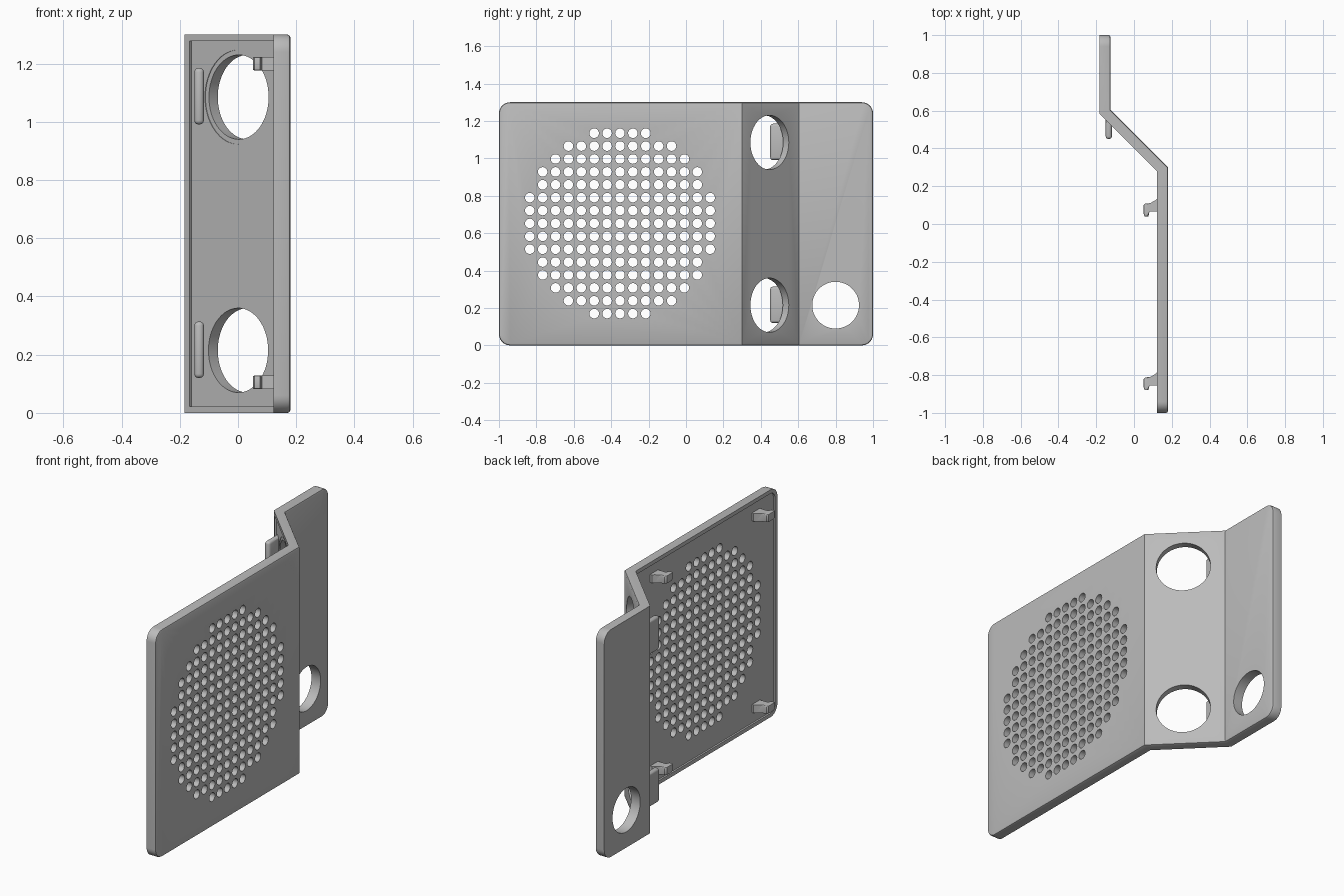
import bpy, bmesh, math
from mathutils import Matrix, Vector

cube = bpy.data.objects.get("Cube")
if cube:
    bpy.data.objects.remove(cube)

grey = bpy.data.materials.new("light_grey_plastic")
grey.use_nodes = True
colour = (0.5, 0.5, 0.5, 1)
grey.diffuse_color = colour
grey.node_tree.nodes["Principled BSDF"].inputs["Base Color"].default_value = colour

HEIGHT = 1.3


def finish(bm, name):
    bmesh.ops.recalc_face_normals(bm, faces=bm.faces)
    mesh = bpy.data.meshes.new(name)
    bm.to_mesh(mesh)
    bm.free()
    obj = bpy.data.objects.new(name, mesh)
    bpy.context.collection.objects.link(obj)
    mesh.materials.append(grey)
    return obj


def prism(profile, z0, z1):
    """Plan outline extruded upward."""
    bm = bmesh.new()
    base = bm.faces.new([bm.verts.new((x, y, z0)) for x, y in profile])
    top = bmesh.ops.extrude_face_region(bm, geom=[base])["geom"]
    bmesh.ops.translate(bm, vec=(0, 0, z1 - z0),
                        verts=[v for v in top if isinstance(v, bmesh.types.BMVert)])
    bmesh.ops.recalc_face_normals(bm, faces=bm.faces)
    return bm


def round_edges(bm, test, radius, segments):
    edges = [e for e in bm.edges if test(*[v.co for v in e.verts])]
    bmesh.ops.bevel(bm, geom=edges, offset=radius, segments=segments,
                    profile=0.5, affect='EDGES')


def drill(bm, centre, direction, radius, depth, segments):
    """Add a cylinder centred on a point along a direction."""
    turn = Vector(direction).to_track_quat('Z', 'Y').to_matrix().to_4x4()
    bmesh.ops.create_cone(bm, cap_ends=True, segments=segments, radius1=radius,
                          radius2=radius, depth=depth,
                          matrix=Matrix.Translation(centre) @ turn)


def cut(target, cutter):
    cutter.hide_render = True
    mod = target.modifiers.new("cut", 'BOOLEAN')
    mod.operation = 'DIFFERENCE'
    mod.solver = 'EXACT'
    mod.object = cutter
    bpy.context.view_layer.objects.active = target
    bpy.ops.object.modifier_apply(modifier="cut")
    bpy.data.objects.remove(cutter)


# Folded panel with rounded corners and a softened outer rim
outer = [(0.18, -1), (0.18, 0.30), (-0.125, 0.605), (-0.125, 1)]
inner = [(-0.183, 1), (-0.183, 0.585), (0.122, 0.28), (0.122, -1)]
bm = prism(outer + inner, 0, HEIGHT)
round_edges(bm, lambda a, b: abs(a.y - b.y) < 1e-4 and abs(a.z - b.z) < 1e-4
            and abs(a.y) > 0.99, 0.06, 8)


def outer_x(y):
    return max(-0.125, min(0.18, 0.48 - y))


def on_outer_rim(a, b):
    def side(p):
        return abs(p.x - outer_x(p.y)) < 0.002
    upright_fold = abs(a.z - b.z) > 1 and abs(a.y) < 0.9
    return side(a) and side(b) and not upright_fold


round_edges(bm, on_outer_rim, 0.01, 2)
panel = finish(bm, "folded_panel")

# Shallow recess inside the rim on the inner side
bm = prism([(0.132, -0.978), (0.132, 0.284), (-0.16, 0.576), (-0.18, 0.55),
            (0.09, 0.25), (0.09, -0.978)], 0.022, HEIGHT - 0.022)
round_edges(bm, lambda a, b: a.y < -0.97 and b.y < -0.97
            and abs(a.z - b.z) < 1e-4, 0.04, 6)
cut(panel, finish(bm, "recess_cutter"))

# Round grille of small holes
bm = bmesh.new()
for i in range(-7, 8):
    for j in range(-7, 8):
        if i * i + j * j <= 53:
            drill(bm, (0.15, -0.353 + 0.0689 * i, 0.652 + 0.0689 * j),
                  (1, 0, 0), 0.0255, 0.2, 20)
cut(panel, finish(bm, "grille_cutter"))

# Large openings in the slanted and rear sections
bm = bmesh.new()
slant = (1, 1, 0)
for z in (0.215, 1.085):
    drill(bm, (0.012, 0.426, z), slant, 0.145, 0.2, 64)
drill(bm, (-0.15, 0.8, 0.215), (1, 0, 0), 0.125, 0.2, 64)
cut(panel, finish(bm, "opening_cutter"))

# Counterbore with two small notches on the upper opening
bm = bmesh.new()
drill(bm, (-0.015, 0.399, 1.085), slant, 0.162, 0.05, 64)
cut(panel, finish(bm, "counterbore_cutter"))
bm = bmesh.new()
for z in (0.965, 1.205):
    place = Matrix.Translation((-0.067, 0.451, z)) @ Matrix.Rotation(math.pi / 4, 4, 'Z')
    bmesh.ops.create_cube(bm, size=1, matrix=place @ Matrix.Diagonal((0.05, 0.03, 0.035, 1)))
cut(panel, finish(bm, "notch_cutter"))
parts = [panel]

# Four clips on the inner face
for y, end in ((0, "rear"), (-0.92, "front")):
    for z, level in ((0.105, "lower"), (1.2, "upper")):
        hook = [(0.135, 0.065), (0.082, 0.065), (0.076, 0.04), (0.056, 0.04),
                (0.051, 0.055), (0.051, 0.1), (0.06, 0.108), (0.085, 0.11),
                (0.112, 0.125), (0.122, 0.135), (0.135, 0.135)]
        bm = prism([(px, py + y) for px, py in hook], z - 0.023, z + 0.023)
        round_edges(bm, lambda a, b: max(a.x, b.x) < 0.1
                    and abs(a.z - b.z) < 1e-4, 0.005, 2)
        parts.append(finish(bm, f"{end}_{level}_clip"))

# Two rounded tabs on the slanted section
for z, level in ((0.217, "lower"), (1.088, "upper")):
    bm = prism([(-0.15, 0.45), (-0.117, 0.45), (-0.117, 0.535), (-0.15, 0.57)],
               z - 0.097, z + 0.097)
    round_edges(bm, lambda a, b: min(a.y, b.y) < 0.46, 0.014, 3)
    parts.append(finish(bm, f"{level}_tab"))

# Smooth the round surfaces and keep the corners sharp
bpy.ops.object.select_all(action='DESELECT')
for part in parts:
    part.select_set(True)
bpy.context.view_layer.objects.active = panel
bpy.ops.object.shade_smooth_by_angle(angle=math.radians(30))
